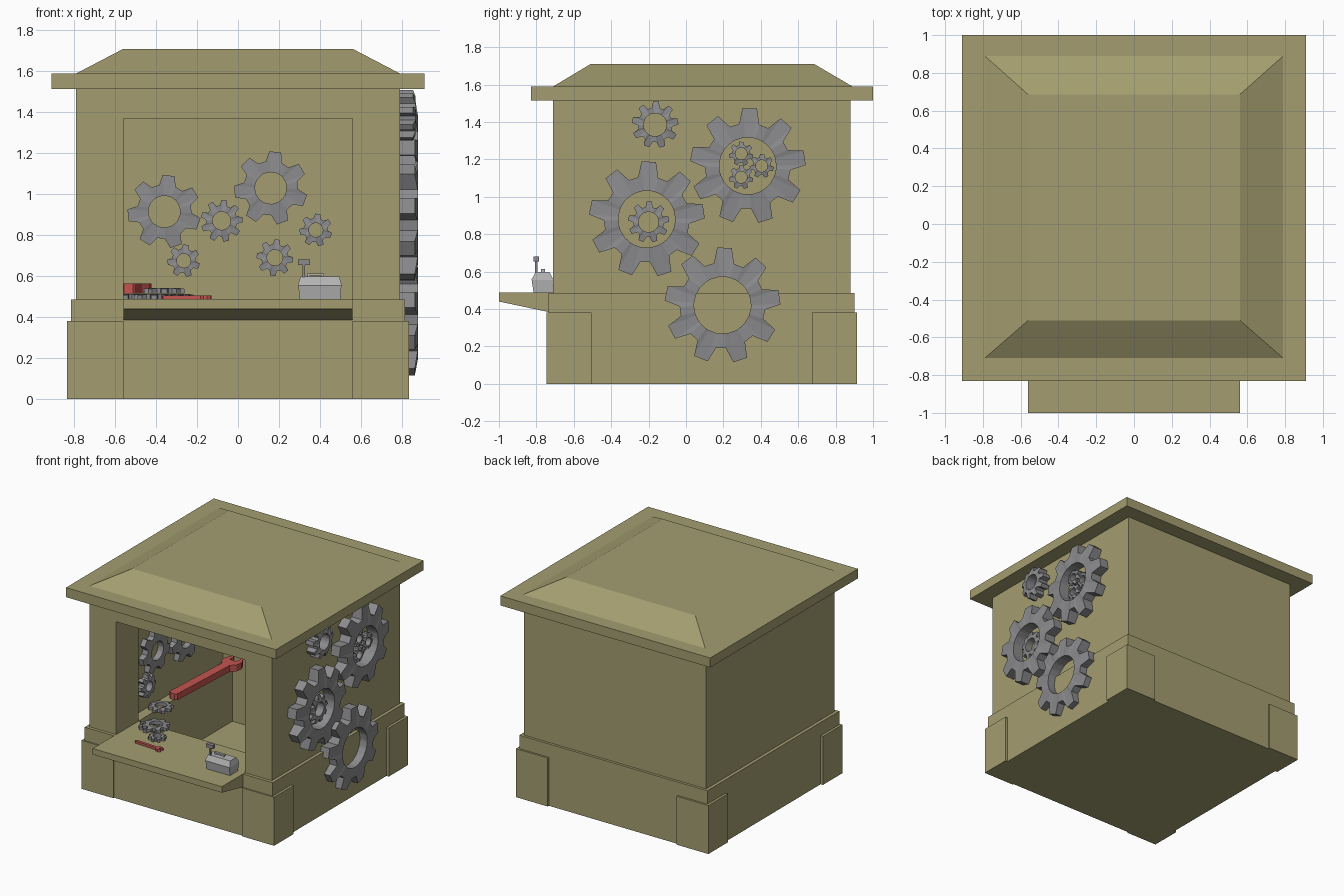
import bpy, bmesh, math
from mathutils import Matrix, Vector

if "Cube" in bpy.data.objects:
    bpy.data.objects.remove(bpy.data.objects["Cube"])


def material(name, rgb):
    m = bpy.data.materials.new(name)
    m.diffuse_color = (*rgb, 1)
    m.use_nodes = True
    m.node_tree.nodes["Principled BSDF"].inputs["Base Color"].default_value = m.diffuse_color
    return m


OLIVE = material("olive", (0.37, 0.34, 0.16))
STEEL = material("steel", (0.26, 0.26, 0.27))
PALE = material("pale_metal", (0.45, 0.45, 0.45))
RED = material("red", (0.54, 0.09, 0.08))


def finish(bm, name, mat, matrix=None):
    if matrix:
        bm.transform(matrix)
    bmesh.ops.recalc_face_normals(bm, faces=bm.faces)
    me = bpy.data.meshes.new(name)
    bm.to_mesh(me)
    bm.free()
    me.materials.append(mat)
    ob = bpy.data.objects.new(name, me)
    bpy.context.collection.objects.link(ob)
    return ob


def frustum(name, low, high, z0, z1, mat):
    """Solid between two rectangles (x0, x1, y0, y1)."""
    bm = bmesh.new()
    rings = []
    for (x0, x1, y0, y1), z in ((low, z0), (high, z1)):
        rings.append([bm.verts.new((x, y, z)) for x, y in ((x0, y0), (x1, y0), (x1, y1), (x0, y1))])
    for r in rings:
        bm.faces.new(r)
    for i in range(4):
        j = (i + 1) % 4
        bm.faces.new((rings[0][i], rings[0][j], rings[1][j], rings[1][i]))
    return finish(bm, name, mat)


def box(name, x0, x1, y0, y1, z0, z1, mat=OLIVE):
    return frustum(name, (x0, x1, y0, y1), (x0, x1, y0, y1), z0, z1, mat)


def extrude(name, pts, depth, mat, matrix=None):
    """Polygon in local xy, extruded along local z."""
    bm = bmesh.new()
    f = bm.faces.new([bm.verts.new((x, y, 0)) for x, y in pts])
    g = bmesh.ops.extrude_face_region(bm, geom=[f])["geom"]
    bmesh.ops.translate(bm, verts=[v for v in g if isinstance(v, bmesh.types.BMVert)], vec=(0, 0, depth))
    return finish(bm, name, mat, matrix)


def cut(ob, *cutters):
    bpy.context.view_layer.objects.active = ob
    for c in cutters:
        c.hide_render = True
        m = ob.modifiers.new("cut", "BOOLEAN")
        m.operation, m.solver, m.object = "DIFFERENCE", "EXACT", c
        bpy.ops.object.modifier_apply(modifier=m.name)
        bpy.data.objects.remove(c)


def frame(pos, ex, ey, ez):
    m = Matrix((ex, ey, ez)).transposed().to_4x4()
    m.translation = Vector(pos)
    return m


X, Y, Z = (1, 0, 0), (0, 1, 0), (0, 0, 1)
SIDE, BACK, FLAT = (Y, Z, X), (X, Z, (0, -1, 0)), (X, Y, Z)


def gear(name, pos, axes, r, n, t, hole=0.49, turn=90):
    """Toothed ring with a round hole; teeth narrow towards the tips."""
    bm = bmesh.new()
    step = 2 * math.pi / n
    cols = []
    for i in range(n):
        for off, rad, top in ((-.34, .74, t), (-.18, 1, .84 * t), (.18, 1, .84 * t), (.34, .74, t)):
            a = math.radians(turn) + (i + off) * step
            c, s = math.cos(a) * r, math.sin(a) * r
            cols.append([bm.verts.new(p) for p in (
                (c * hole, s * hole, 0), (c * rad, s * rad, 0),
                (c * rad, s * rad, top), (c * hole, s * hole, t))])
    for i, a in enumerate(cols):
        b = cols[(i + 1) % len(cols)]
        for k in range(4):
            m = (k + 1) % 4
            bm.faces.new((a[k], b[k], b[m], a[m]))
    return finish(bm, name, STEEL, frame(pos, *axes))


def wrench(name, length, w, head, depth, matrix):
    """Spanner along local x, round open jaw at the far end."""
    h = head
    half = [(0, w * .6), (w * .4, w), (length - 1.9 * h, w), (length - 1.4 * h, h * .9),
            (length - .7 * h, h), (length, h * .6), (length - .1 * h, h * .4), (length - .8 * h, h * .4)]
    return extrude(name, half + [(x, -y) for x, y in reversed(half)], depth, RED, matrix)


# Hollow base with a sunken floor, and corner blocks
base = box("base", -.815, .815, -.735, .9, 0, .485)
cut(base, box("pit_cutter", -.56, .56, -.43, .73, .04, .8))
for sx in (-1, 1):
    xs = sorted((sx * .56, sx * .835))
    for y0, y1, side in (("f", 0, 0), ("b", 0, 0)):
        a, b = (-.745, -.505) if y0 == "f" else (.675, .915)
        box("corner_block", *xs, a, b, 0, .38)

# Walls with serving opening
walls = box("walls", -.79, .79, -.71, .88, .485, 1.515)
cut(walls, box("room_cutter", -.64, .64, -.43, .73, .3, 1.5),
    box("opening_cutter", -.56, .56, -.9, -.35, .3, 1.37))

# Counter with sloping underside
extrude("counter", [(-1, .487), (-1, .44), (-.74, .385), (-.70, .385), (-.70, .487)], 1.12, OLIVE,
        frame((-.56, 0, 0), Y, Z, X))

# Roof
box("roof_slab", -.91, .91, -.83, 1, 1.515, 1.59)
frustum("roof_cap", (-.79, .79, -.71, .89), (-.56, .56, -.51, .685), 1.59, 1.71, OLIVE)

# Gears on the right outer wall: y, z, radius, teeth, depth
for y, z, r, n, t in ((-.21, .88, .31, 9, .09), (.33, 1.165, .31, 9, .09), (.195, .42, .31, 9, .09),
                      (-.165, 1.385, .125, 9, .08), (-.2, .865, .11, 9, .06), (.295, 1.23, .065, 7, .06),
                      (.405, 1.165, .065, 7, .06), (.295, 1.105, .065, 7, .06)):
    gear("outer_gear", (.788, y, z), SIDE, r, n, t, turn=88)

# Gears on the inner back wall: x, z, radius, teeth
for x, z, r, n in ((-.36, .915, .18, 7), (.16, 1.03, .18, 7), (-.08, .87, .103, 9),
                   (.38, .825, .08, 7), (.18, .69, .09, 8), (-.265, .675, .08, 7)):
    gear("back_gear", (x, .732, z), BACK, r, n, .05, .43, 83)

# Gears on the inner left wall: y, z, radius, teeth
for y, z, r, n in ((-.15, .92, .17, 7), (.22, .88, .18, 7), (-.25, .68, .09, 8)):
    gear("left_gear", (-.642, y, z), SIDE, r, n, .05, .43)

# Loose gears on the counter and ledge
for x, y, z, r in ((-.41, -.47, .486, .1), (-.36, -.5, .516, .1), (-.28, -.6, .486, .065), (-.55, -.17, .486, .09)):
    gear("loose_gear", (x, y, z), FLAT, r, 8, .026)

# Wrenches
wrench("large_wrench", .76, .035, .075, .05,
       Matrix.Translation((-.535, -.05, .515)) @ Matrix.Rotation(math.radians(87), 4, "Z"))
wrench("small_wrench", .24, .011, .027, .018,
       Matrix.Translation((-.37, -.742, .487)) @ Matrix.Rotation(math.radians(-3), 4, "Z"))

# Toolbox with lid, handle and a hammer sticking out
frustum("toolbox", (.3, .5, -.815, -.715), (.295, .505, -.825, -.71), .487, .555, PALE)
frustum("toolbox_lid", (.293, .507, -.827, -.708), (.305, .495, -.805, -.73), .555, .597, PALE)
for x in (.345, .415):
    box("toolbox_handle_post", x - .006, x + .006, -.775, -.755, .59, .606, PALE)
box("toolbox_handle", .339, .421, -.775, -.755, .602, .613, PALE)
box("hammer_handle", .314, .328, -.808, -.794, .58, .66, STEEL)
box("hammer_head", .293, .352, -.815, -.787, .655, .682, STEEL)
